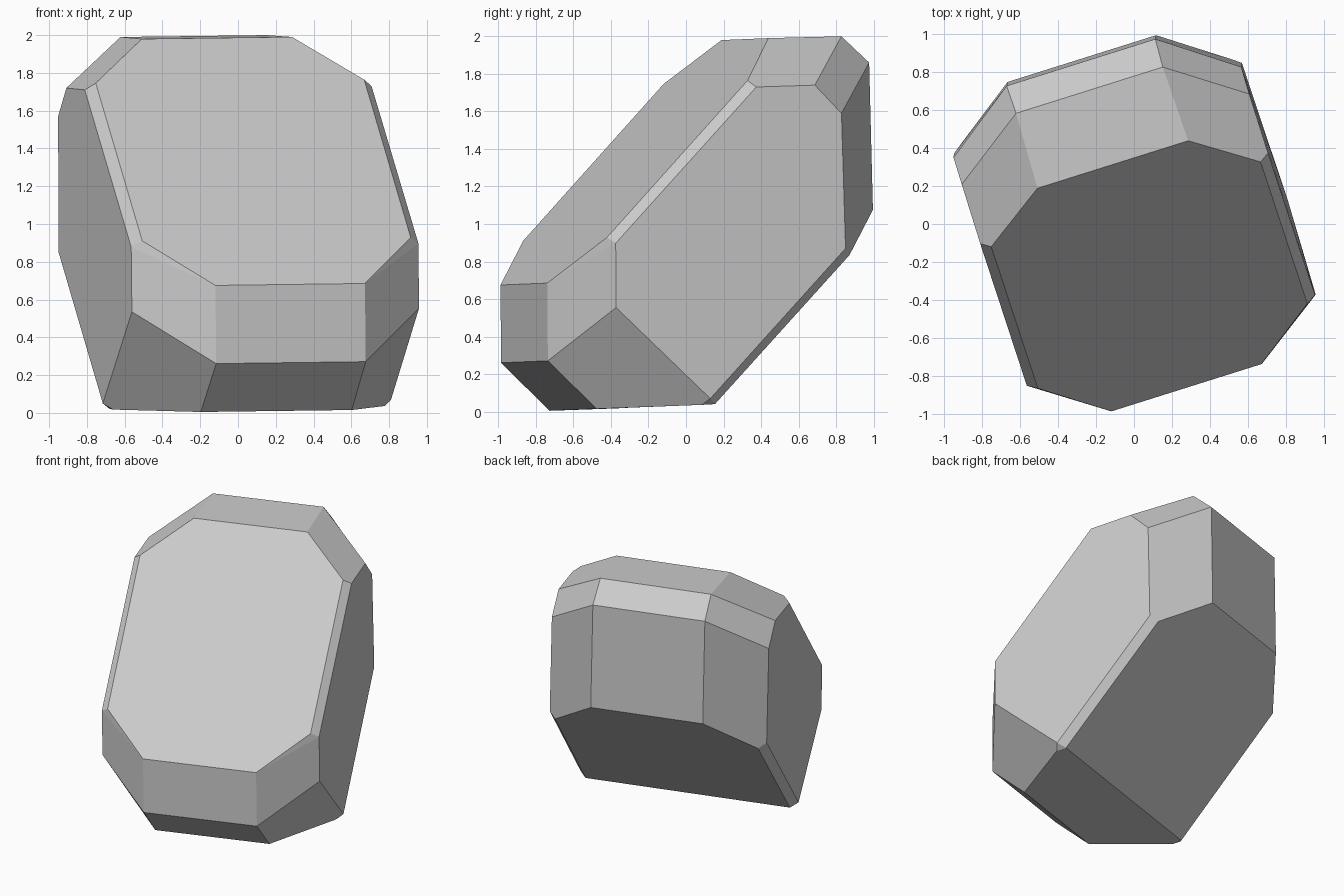
import bpy
import bmesh

old_cube = bpy.data.objects.get("Cube")
if old_cube:
    bpy.data.objects.remove(old_cube, do_unlink=True)

# One grey stone colour
stone_grey = bpy.data.materials.new("stone_grey")
stone_grey.use_nodes = True
colour = (0.6, 0.6, 0.6, 1)
stone_grey.diffuse_color = colour
stone_grey.node_tree.nodes["Principled BSDF"].inputs["Base Color"].default_value = colour

# Corners of one half of the stone: across, depth, height
front_slope = [(.417, .333, 1.985), (.745, .112, 1.755),
               (.745, -.675, .92), (.415, -.907, .68)]
side_bevel = [(.796, .145, 1.72), (.797, -.644, .888)]
lower_front = [(.415, -.905, .266), (.797, -.643, .545)]
underside = [(.419, -.635, .01), (.8, -.12, .06),
             (.754, -.153, .027), (.75, -.078, .031)]
top_ridge = [(.406, .744, 1.995), (.795, .472, 1.73)]
back_wall = [(.411, .897, 1.855), (.796, .62, 1.58),
             (.411, .915, 1.07), (.796, .64, .86)]
back_bevel = [(.745, .678, .825)]
half_corners = (front_slope + side_bevel + lower_front + underside
                + top_ridge + back_wall + back_bevel)


def build_stone(name, corners, material):
    """Mirror the corners, wrap them in a hull and merge its flat facets."""
    bm = bmesh.new()
    for across, depth, height in corners:
        for side in (-1, 1):
            bm.verts.new((side * across, depth, height - 1))
    hull = bmesh.ops.convex_hull(bm, input=list(bm.verts))
    spare = {item for item in hull["geom_interior"] + hull["geom_unused"]
             if isinstance(item, bmesh.types.BMVert)}
    bmesh.ops.delete(bm, geom=list(spare), context="VERTS")
    bmesh.ops.dissolve_limit(bm, angle_limit=0.07,
                             verts=list(bm.verts), edges=list(bm.edges))
    bmesh.ops.recalc_face_normals(bm, faces=list(bm.faces))
    mesh = bpy.data.meshes.new(name)
    bm.to_mesh(mesh)
    bm.free()
    mesh.materials.append(material)
    stone = bpy.data.objects.new(name, mesh)
    bpy.context.collection.objects.link(stone)
    return stone


# Stone, turned and leaning slightly about its centre
stone = build_stone("faceted_stone", half_corners, stone_grey)
stone.location.z = 1
stone.rotation_euler = (0, -.0125, .305)
